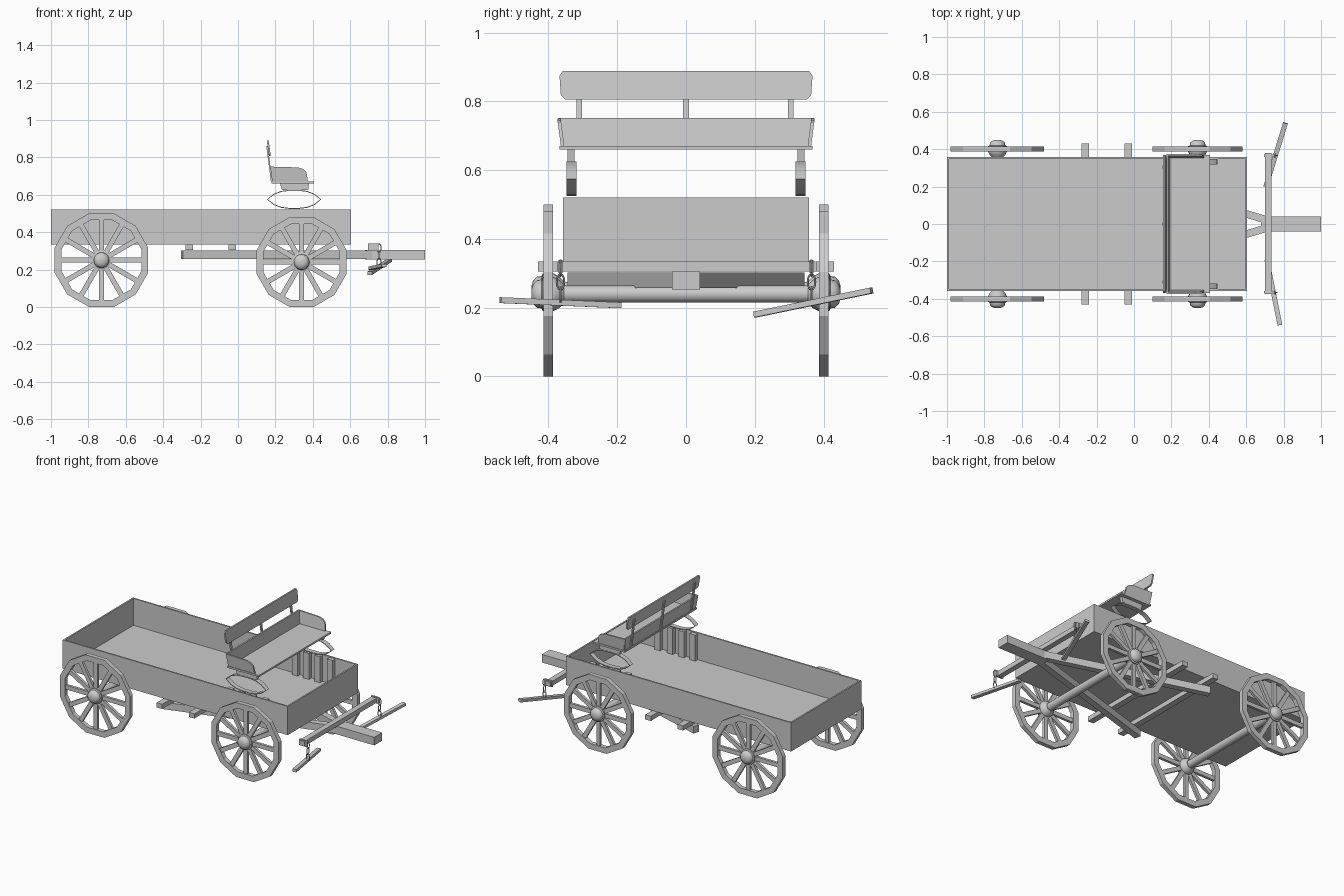
import bpy, bmesh, math
from mathutils import Vector, Matrix

if "Cube" in bpy.data.objects:
    bpy.data.objects.remove(bpy.data.objects["Cube"])


def finish(name, bm, smooth=False):
    bmesh.ops.recalc_face_normals(bm, faces=bm.faces)
    me = bpy.data.meshes.new(name)
    bm.to_mesh(me)
    bm.free()
    ob = bpy.data.objects.new(name, me)
    bpy.context.collection.objects.link(ob)
    if smooth:
        bpy.ops.object.select_all(action='DESELECT')
        ob.select_set(True)
        bpy.context.view_layer.objects.active = ob
        bpy.ops.object.shade_smooth_by_angle(angle=math.radians(40))
    return ob


def add_box(bm, x, y, z):
    size = [b - a for a, b in (x, y, z)]
    mid = [(a + b) / 2 for a, b in (x, y, z)]
    bmesh.ops.create_cube(bm, size=1, matrix=Matrix.Translation(mid) @ Matrix.Diagonal((*size, 1)))


def box(name, x, y, z):
    bm = bmesh.new()
    add_box(bm, x, y, z)
    return finish(name, bm)


def beam(name, a, b, w, h):
    # rectangular bar from a to b
    a, b = Vector(a), Vector(b)
    d = (b - a).normalized()
    side = d.cross(Vector((0, 0, 1))).normalized()
    up = side.cross(d)
    m = Matrix((d * (b - a).length, side * w, up * h)).transposed().to_4x4()
    bm = bmesh.new()
    bmesh.ops.create_cube(bm, size=1, matrix=Matrix.Translation((a + b) / 2) @ m)
    return finish(name, bm)


def prism(name, pts, depth, place):
    # outline of (u, v) points extruded; place(u, v, w) gives the position
    bm = bmesh.new()
    rings = [[bm.verts.new(place(u, v, w)) for u, v in pts] for w in depth]
    n = len(pts)
    bm.faces.new(rings[0])
    bm.faces.new(rings[1])
    for i in range(n):
        j = (i + 1) % n
        bm.faces.new((rings[0][i], rings[0][j], rings[1][j], rings[1][i]))
    return finish(name, bm)


def lathe(bm, profile, n, cx, cz, closed=False, phase=0.0):
    # revolve (radius, y) profile around a y axis
    rings = []
    for i in range(n):
        t = 2 * math.pi * i / n + phase
        rings.append([bm.verts.new((cx + r * math.cos(t), y, cz + r * math.sin(t))) for r, y in profile])
    m = len(profile)
    for i in range(n):
        a, b = rings[i], rings[(i + 1) % n]
        for k in range(m if closed else m - 1):
            l = (k + 1) % m
            bm.faces.new((a[k], a[l], b[l], b[k]))
    if not closed:
        bm.faces.new([r[0] for r in rings])
        bm.faces.new([r[-1] for r in rings])


# wagon bed: floor and four thin walls
T = 0.01
bm = bmesh.new()
add_box(bm, (-1, 0.605), (-0.358, 0.358), (0.335, 0.347))
for s in (-1, 1):
    add_box(bm, (-1, 0.605), sorted((s * 0.358, s * (0.358 - T))), (0.335, 0.52))
for x in (-1, 0.605 - T):
    add_box(bm, (x, x + T), (-0.358 + T, 0.358 - T), (0.347, 0.52))
finish("wagon_bed", bm)

# cross bars under the bed
for x in (-0.26, -0.03):
    box("cross_bar", (x - 0.02, x + 0.02), (-0.43, 0.43), (0.305, 0.335))

# wheels and axles
for label, cx, ap in (("rear", -0.73, 0.25), ("front", 0.34, 0.24)):
    cz = ap
    k = 1 / math.cos(math.pi / 12)
    for s in (-1, 1):
        bm = bmesh.new()
        y0, y1 = s * 0.387, s * 0.415
        ro, ri = ap * k, (ap - 0.036) * k
        lathe(bm, [(ro, y0), (ro, y1), (ri, y1), (ri, y0)], 12, cx, cz, True, math.pi / 12)
        for i in range(12):
            rot = Matrix.Rotation(i * math.pi / 6, 4, 'Y')
            move = Matrix.Translation((cx, s * 0.401, cz))
            L = ap - 0.06
            bmesh.ops.create_cube(bm, size=1, matrix=move @ rot @ Matrix.Translation((0, 0, 0.03 + L / 2))
                                  @ Matrix.Diagonal((0.027, 0.017, L, 1)))
        finish(label + "_wheel", bm)
        bm = bmesh.new()
        hub = [(0.028, 0.355), (0.042, 0.37), (0.05, 0.386), (0.05, 0.417),
               (0.042, 0.42), (0.04, 0.434), (0.028, 0.445), (0.012, 0.45)]
        lathe(bm, [(r, s * y) for r, y in hub], 20, cx, cz)
        finish(label + "_hub", bm, True)
    bm = bmesh.new()
    lathe(bm, [(0.025, -0.38), (0.025, 0.38)], 20, cx, cz)
    finish(label + "_axle", bm, True)

# tongue, spreading hounds and hitch bar
box("tongue", (0.68, 1.0), (-0.04, 0.04), (0.253, 0.305))
for s in (-1, 1):
    beam("hound", (0.73, s * 0.015, 0.28), (-0.3, s * 0.325, 0.28), 0.04, 0.046)
box("hitch_bar", (0.70, 0.736), (-0.375, 0.38), (0.305, 0.335))

# swinging bars and their chains
beam("swing_bar_left", (0.705, 0.2, 0.18), (0.81, 0.54, 0.25), 0.026, 0.017)
beam("swing_bar_right", (0.71, -0.19, 0.207), (0.78, -0.54, 0.222), 0.026, 0.017)
for s in (-1, 1):
    y = s * 0.365
    box("hitch_band", (0.696, 0.752), (y - 0.006, y + 0.006), (0.301, 0.339))
    bm = bmesh.new()
    for i, z in enumerate((0.315, 0.275, 0.238)):
        rings = []
        for a in range(12):
            t = math.tau * a / 12
            ring = []
            for b in range(6):
                p = math.tau * b / 6
                q = 0.011 + 0.003 * math.cos(p)
                u, w, v = q * math.cos(t), 0.003 * math.sin(p), q * math.sin(t) + 0.012 * math.sin(t)
                dx, dy = (u, w) if i % 2 == 0 else (w, u)
                ring.append(bm.verts.new((0.754 + dx, y + dy, z + v)))
            rings.append(ring)
        for a in range(12):
            r, q = rings[a], rings[(a + 1) % 12]
            for b in range(6):
                c = (b + 1) % 6
                bm.faces.new((r[b], r[c], q[c], q[b]))
    finish("chain", bm, True)

# seat supports: stakes inside the walls, leaf springs and blocks
half = [(0.145, 0), (0.11, 0.029), (0.07, 0.045), (0.03, 0.05)]
top = half + [(-x, z) for x, z in reversed(half)]
loop = top + [(x, -z) for x, z in reversed(top[1:-1])]
for s in (-1, 1):
    for x in (0.18, 0.26, 0.34, 0.43):
        box("seat_stake", (x - 0.02, x + 0.02), sorted((s * 0.322, s * 0.348)), (0.345, 0.515))
    bm = bmesh.new()
    n = len(loop)
    rows = []
    for x, z in loop:
        rows.append([bm.verts.new((0.3 + x * f, s * y, 0.575 + z * g)) for f, g, y in
                     ((1, 1, 0.318), (1, 1, 0.348), (0.965, 0.9, 0.348), (0.965, 0.9, 0.318))])
    for i in range(n):
        a, b = rows[i], rows[(i + 1) % n]
        for k in range(4):
            l = (k + 1) % 4
            bm.faces.new((a[k], a[l], b[l], b[k]))
    finish("leaf_spring", bm, True)
    prism("spring_block", [(0.235, 0.624), (0.375, 0.624), (0.38, 0.66), (0.225, 0.66)],
          (s * 0.325, s * 0.345), lambda u, v, w: (u, w, v))

# seat plank and its flared side panels
box("seat_plank", (0.18, 0.407), (-0.368, 0.368), (0.66, 0.671))
side = [(0.187, 0.67), (0.177, 0.75), (0.32, 0.746), (0.35, 0.737), (0.366, 0.72), (0.374, 0.67)]
for s in (-1, 1):
    prism("seat_side", side, (0.354, 0.364),
          lambda u, v, w: (u, s * (w + (v - 0.67) * 0.13), v))


# leaning back rests and their stakes
def lean(u, v, w):
    return (0.187 - 0.13 * (v - 0.67) + w, u, v)


prism("lower_back_rest", [(-0.362, 0.668), (0.362, 0.668), (0.372, 0.752), (-0.372, 0.752)], (-0.004, 0.006), lean)
right = [(0.352, 0.806), (0.364, 0.818), (0.368, 0.875), (0.358, 0.889)]
prism("upper_back_rest", right + [(-y, z) for y, z in reversed(right)], (-0.004, 0.006), lean)
for y in (-0.31, 0, 0.305):
    prism("back_stake", [(y - 0.008, 0.67), (y + 0.008, 0.67), (y + 0.008, 0.86), (y - 0.008, 0.86)],
          (-0.011, -0.003), lean)
